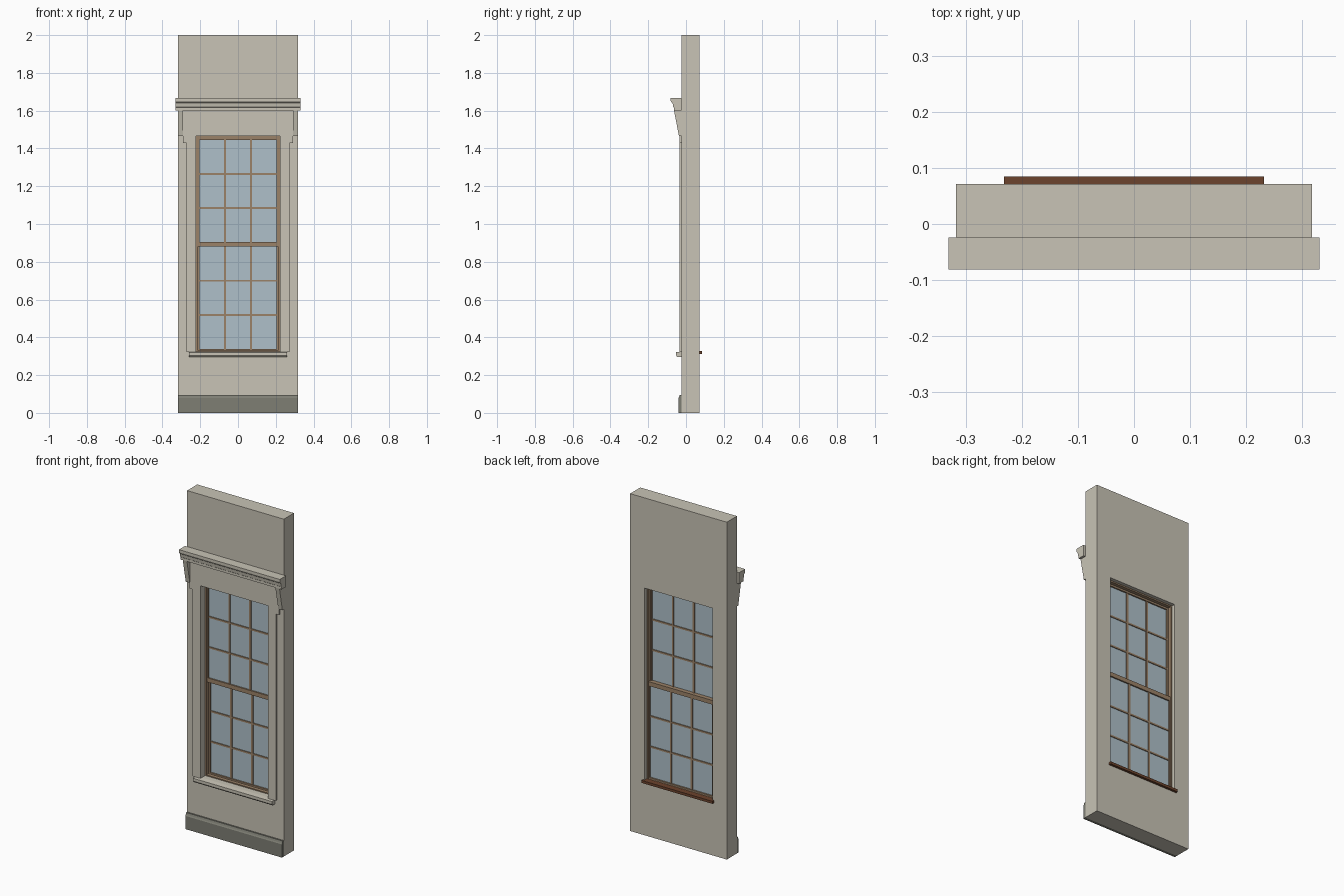
import bpy, bmesh

if "Cube" in bpy.data.objects:
    bpy.data.objects.remove(bpy.data.objects["Cube"])


def mat(name, r, g, b):
    m = bpy.data.materials.new(name)
    m.diffuse_color = (r, g, b, 1)
    m.use_nodes = True
    m.node_tree.nodes["Principled BSDF"].inputs["Base Color"].default_value = m.diffuse_color
    return m


PLASTER = mat("plaster", 0.58, 0.55, 0.465)
PLINTH = mat("grey_plinth", 0.21, 0.21, 0.175)
TAN = mat("tan_wood", 0.33, 0.225, 0.14)
BROWN = mat("dark_brown_wood", 0.15, 0.056, 0.026)
GLASS = mat("pale_blue_glass", 0.43, 0.53, 0.59)


def finish(bm, name, material):
    bmesh.ops.recalc_face_normals(bm, faces=bm.faces)
    me = bpy.data.meshes.new(name)
    bm.to_mesh(me)
    bm.free()
    me.materials.append(material)
    ob = bpy.data.objects.new(name, me)
    bpy.context.collection.objects.link(ob)
    return ob


def prism(name, pts, lo, hi, material, axis="x"):
    """Extrude a (y,z) profile along x, or an (x,z) outline along y."""
    bm = bmesh.new()
    make = (lambda p, t: (t, p[0], p[1])) if axis == "x" else (lambda p, t: (p[0], t, p[1]))
    a = [bm.verts.new(make(p, lo)) for p in pts]
    b = [bm.verts.new(make(p, hi)) for p in pts]
    bm.faces.new(a)
    bm.faces.new(b)
    n = len(pts)
    for i in range(n):
        j = (i + 1) % n
        bm.faces.new((a[i], a[j], b[j], b[i]))
    return finish(bm, name, material)


def box(name, x0, x1, y0, y1, z0, z1, material):
    return prism(name, [(y0, z0), (y1, z0), (y1, z1), (y0, z1)], x0, x1, material)


def ring(name, outer, inner, y0, y1, material):
    """Rectangular frame; outer and inner are (half_width, z0, z1)."""
    bm = bmesh.new()

    def loop(r, y):
        w, z0, z1 = r
        return [bm.verts.new((x, y, z)) for x, z in ((-w, z0), (w, z0), (w, z1), (-w, z1))]
    loops = [loop(outer, y0), loop(inner, y0), loop(inner, y1), loop(outer, y1)]
    for k in range(4):
        p, q = loops[k], loops[(k + 1) % 4]
        for i in range(4):
            j = (i + 1) % 4
            bm.faces.new((p[i], p[j], q[j], q[i]))
    return finish(bm, name, material)


W, FRONT, BACK = 0.317, -0.024, 0.071      # wall half width and faces
OW, OZ0, OZ1 = 0.222, 0.323, 1.465         # window opening

# wall with a through opening, and the plinth along its foot
ring("wall", (W, 0, 2), (OW, OZ0, OZ1), FRONT, BACK, PLASTER)
prism("plinth", [(FRONT, 0), (-0.041, 0), (-0.041, 0.078), (-0.037, 0.084),
                 (-0.033, 0.095), (FRONT, 0.095)], -W, W, PLINTH)

# eared casing around the opening
right = [(OW, OZ0), (0.273, OZ0), (0.273, 1.43), (0.292, 1.43), (0.292, 1.602)]
left = [(-x, z) for x, z in reversed(right)]
prism("casing", right + left + [(-OW, OZ1), (OW, OZ1)], -0.035, FRONT, PLASTER, "y")

# brackets carrying the cornice
for side, s in (("left", -1), ("right", 1)):
    lo, hi = sorted((s * 0.29, s * 0.317))
    prism(side + "_bracket", [(FRONT, 1.465), (-0.037, 1.465), (-0.039, 1.475),
                              (-0.064, 1.602), (FRONT, 1.602)], lo, hi, PLASTER)

# moulded cornice
prism("cornice", [(FRONT, 1.602), (-0.064, 1.602), (-0.064, 1.617), (-0.068, 1.62),
                  (-0.071, 1.64), (-0.077, 1.645), (-0.081, 1.652), (-0.081, 1.668),
                  (FRONT, 1.668)], -0.331, 0.331, PLASTER)

# outside and inside sills
prism("outer_sill", [(FRONT, 0.297), (-0.047, 0.297), (-0.052, 0.304), (-0.052, 0.321),
                     (FRONT, 0.324)], -0.26, 0.26, PLASTER)
box("inner_sill", -0.232, 0.232, BACK, 0.085, 0.313, 0.328, BROWN)
box("inner_sill_board", -OW, OW, 0.05, BACK, OZ0, 0.328, BROWN)

# window jamb and the two sashes
JW = 0.213
ring("window_jamb", (OW, OZ0, OZ1), (JW, 0.329, 1.457), 0.010, 0.050, TAN)


def sash(name, y0, y1, z0, z1, g0, g1):
    gw = 0.205
    ring(name + "_sash", (JW, z0, z1), (gw, g0, g1), y0, y1, TAN)
    mid = (y0 + y1) / 2
    box(name + "_glass", -gw, gw, mid - 0.001, mid + 0.001, g0, g1, GLASS)
    for i in (-1, 1):
        x = i * gw / 3
        box(name + "_upright_bar", x - 0.006, x + 0.006, mid - 0.006, mid + 0.006, g0, g1, TAN)
    for i in (1, 2):
        z = g0 + (g1 - g0) * i / 3
        box(name + "_cross_bar", -gw, gw, mid - 0.0055, mid + 0.0055, z - 0.005, z + 0.005, TAN)


sash("upper", 0.012, 0.030, 0.880, 1.457, 0.905, 1.446)
sash("lower", 0.030, 0.048, 0.329, 0.905, 0.338, 0.880)
